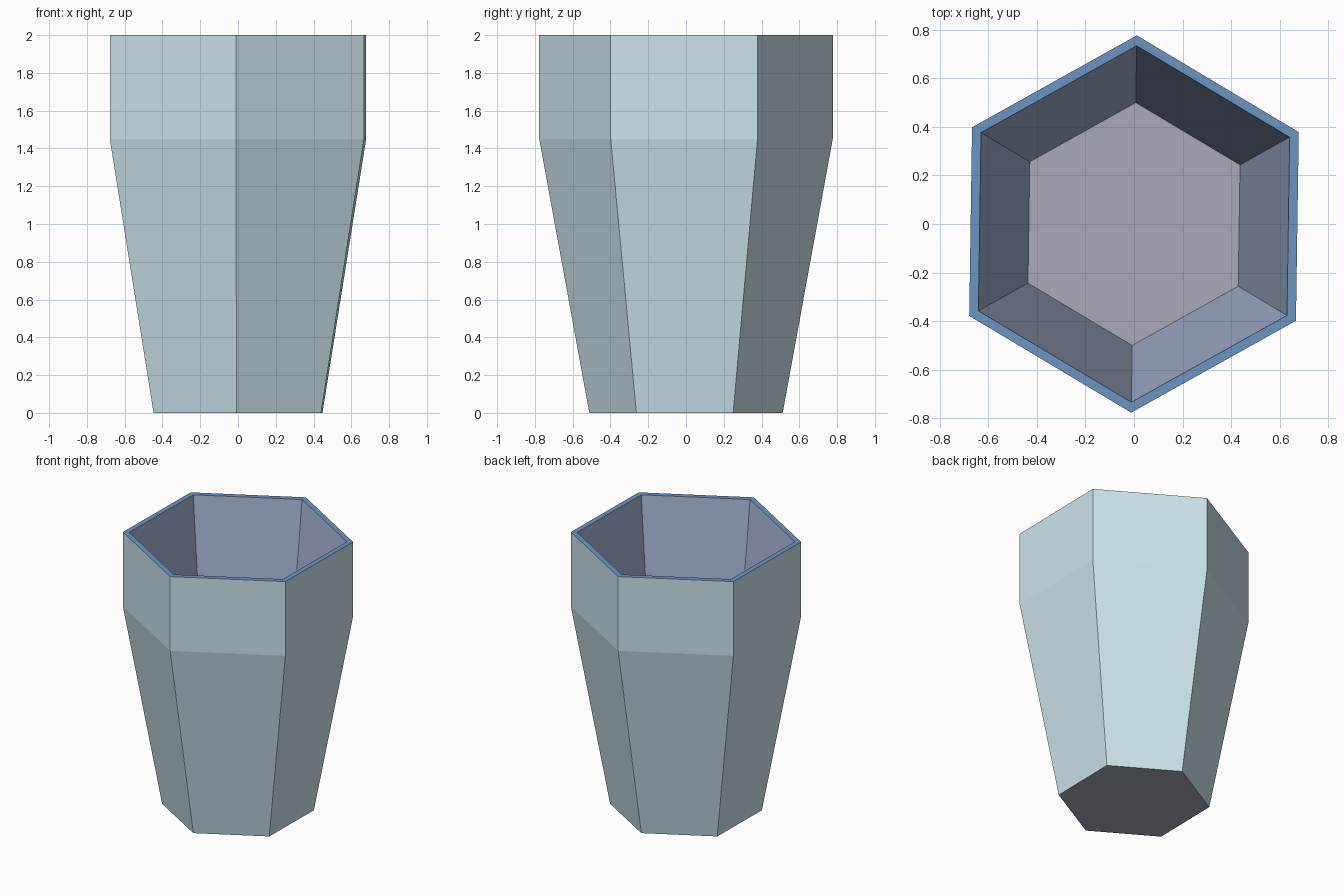
import bpy, bmesh
from math import cos, sin, radians

if "Cube" in bpy.data.objects:
    bpy.data.objects.remove(bpy.data.objects["Cube"])

SIDES = 6
TURN = radians(-0.85)  # slight twist of the hexagon seen from the top


def material(name, rgb):
    m = bpy.data.materials.new(name)
    m.diffuse_color = (*rgb, 1)
    m.use_nodes = True
    m.node_tree.nodes["Principled BSDF"].inputs["Base Color"].default_value = m.diffuse_color
    return m


mats = [
    material("outer_teal", (0.60, 0.78, 0.84)),
    material("rim_blue", (0.15, 0.30, 0.54)),
    material("inner_lavender", (0.38, 0.46, 0.65)),
    material("base_grey", (0.40, 0.40, 0.49)),
]

# Radius and height, from the outer foot up over the rim and down inside
profile = [(0.512, 0.0), (0.777, 1.45), (0.777, 2.0), (0.734, 2.0), (0.5, 0.03)]
band_mats = [0, 0, 1, 2]

bm = bmesh.new()
rings = []
for r, z in profile:
    angles = [radians(90) + TURN + radians(360 / SIDES) * i for i in range(SIDES)]
    rings.append([bm.verts.new((r * cos(a), r * sin(a), z)) for a in angles])

# Outer wall, rim and inner wall
for low, high, mat in zip(rings, rings[1:], band_mats):
    for i in range(SIDES):
        j = (i + 1) % SIDES
        bm.faces.new((low[i], low[j], high[j], high[i])).material_index = mat

# Underside and inner floor
bm.faces.new(rings[0][::-1]).material_index = 3
bm.faces.new(rings[-1]).material_index = 3
bmesh.ops.recalc_face_normals(bm, faces=bm.faces)

mesh = bpy.data.meshes.new("hexagonal_cup")
bm.to_mesh(mesh)
bm.free()
for m in mats:
    mesh.materials.append(m)
cup = bpy.data.objects.new("hexagonal_cup", mesh)
bpy.context.collection.objects.link(cup)
